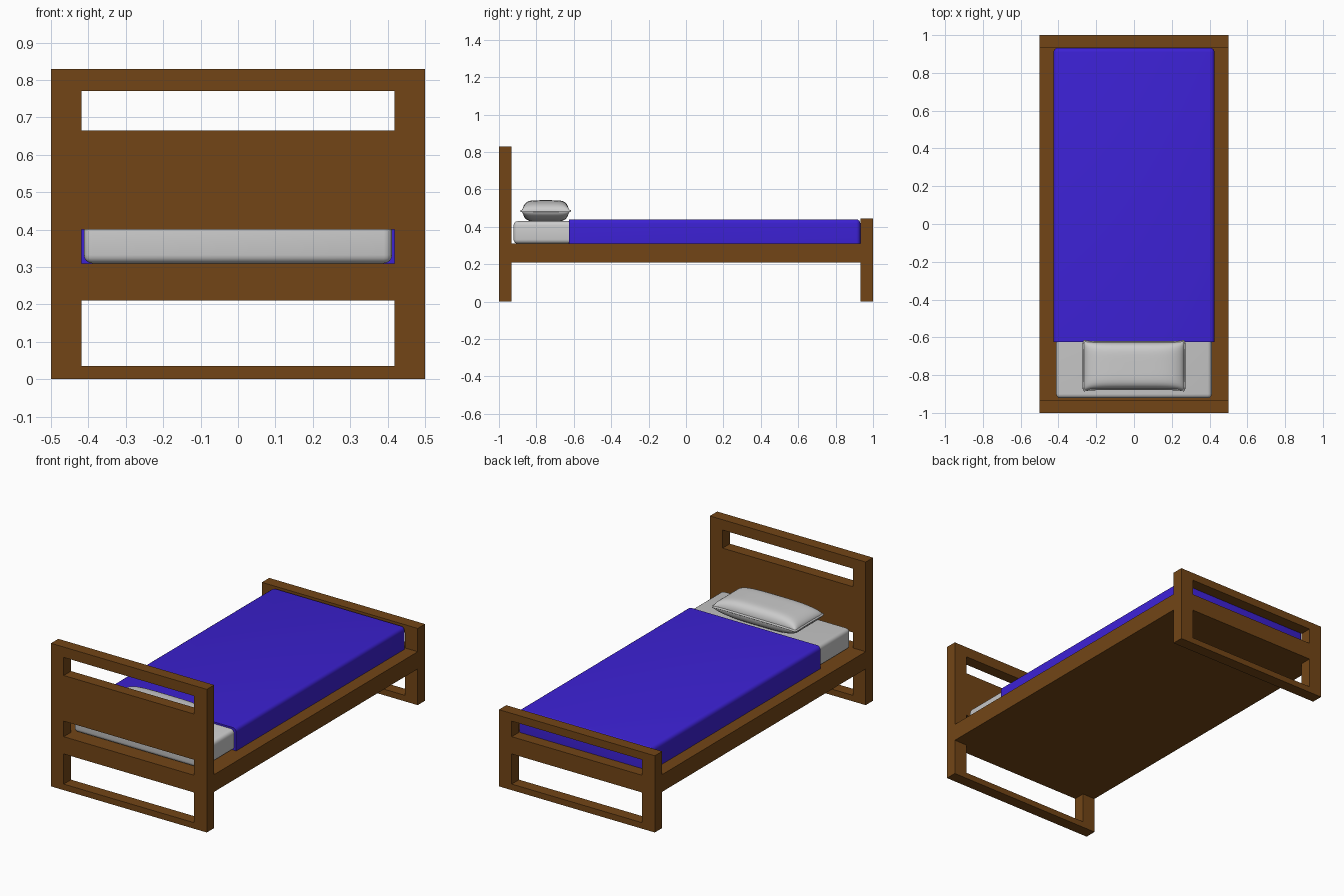
import bpy, bmesh, math

if "Cube" in bpy.data.objects:
    bpy.data.objects.remove(bpy.data.objects["Cube"])


def material(name, rgb):
    m = bpy.data.materials.new(name)
    m.diffuse_color = (*rgb, 1)
    m.use_nodes = True
    m.node_tree.nodes["Principled BSDF"].inputs["Base Color"].default_value = m.diffuse_color
    return m


wood = material("wood", (0.17, 0.06, 0.008))
blue = material("blanket_blue", (0.045, 0.015, 0.65))


def finish(bm, name, mat=None, smooth=False):
    bmesh.ops.recalc_face_normals(bm, faces=bm.faces)
    me = bpy.data.meshes.new(name)
    bm.to_mesh(me)
    bm.free()
    ob = bpy.data.objects.new(name, me)
    bpy.context.collection.objects.link(ob)
    if mat:
        me.materials.append(mat)
    if smooth:
        bpy.context.view_layer.objects.active = ob
        ob.select_set(True)
        bpy.ops.object.shade_smooth_by_angle(angle=math.radians(40))
        ob.select_set(False)
    return ob


def box_bm(x, y, z):
    bm = bmesh.new()
    bmesh.ops.create_cube(bm, size=1)
    for v in bm.verts:
        v.co = [(r[0] + r[1]) / 2 + c * (r[1] - r[0]) for c, r in zip(v.co, (x, y, z))]
    return bm


def soft_box(name, x, y, z, radius, keep, mat=None):
    bm = box_bm(x, y, z)
    edges = [e for e in bm.edges if keep(e)]
    bmesh.ops.bevel(bm, geom=edges, offset=radius, segments=4, profile=0.5, affect='EDGES')
    return finish(bm, name, mat, True)


# Head and foot boards: full-width frame pierced by rectangular openings
def board(name, y, xs, zs, holes):
    bm = bmesh.new()
    grid = [[bm.verts.new((x, y[0], z)) for x in xs] for z in zs]
    for j in range(len(zs) - 1):
        for i in range(len(xs) - 1):
            if i == 1 and j in holes:
                continue
            bm.faces.new((grid[j][i], grid[j][i + 1], grid[j + 1][i + 1], grid[j + 1][i]))
    ext = bmesh.ops.extrude_face_region(bm, geom=bm.faces[:], use_keep_orig=True)
    for v in ext["geom"]:
        if isinstance(v, bmesh.types.BMVert):
            v.co.y = y[1]
    bmesh.ops.dissolve_limit(bm, angle_limit=0.01, verts=bm.verts, edges=bm.edges)
    return finish(bm, name, wood)


XS = (-0.5, -0.418, 0.418, 0.5)
board("headboard", (-1, -0.933), XS, (0, 0.035, 0.21, 0.31, 0.4, 0.665, 0.77, 0.83), (1, 3, 5))
board("footboard", (0.933, 1), XS, (0, 0.035, 0.21, 0.31, 0.4, 0.445), (1, 3))

# Bed base
finish(box_bm((-0.5, 0.5), (-0.933, 0.933), (0.21, 0.31)), "bed_base", wood)

# Mattress, rounded on every edge
soft_box("mattress", (-0.412, 0.412), (-0.922, 0.922), (0.31, 0.43), 0.022, lambda e: True)

# Blanket: square-cut at the head end and the hem, rounded elsewhere
soft_box("blanket", (-0.426, 0.426), (-0.625, 0.932), (0.31, 0.44), 0.022,
         lambda e: max(v.co.y for v in e.verts) > 0
         and not all(v.co.z < 0.35 for v in e.verts), blue)

# Pillow: two puffed sheets meeting at a piped seam
PX, PY, PZ, H = 0.275, 0.137, 0.485, 0.057
CY = -0.75


def pillow_xy(u, v):
    corner = 1 - 0.05 * (u * v) ** 8
    return (PX * u * (1 - 0.035 * (1 - v ** 4)) * corner,
            CY + PY * v * (1 - 0.10 * (1 - u ** 8)) * corner)


bm = bmesh.new()
for side in (1, -1):
    new = bmesh.ops.create_grid(bm, x_segments=28, y_segments=20, size=1)["verts"]
    for p in new:
        u, v = math.sin(p.co.x * math.pi / 2), math.sin(p.co.y * math.pi / 2)
        puff = max(0, (1 - u ** 4) * (1 - v ** 6)) ** 0.5
        x, y = pillow_xy(u, v)
        p.co = (x, y, PZ + side * H * puff)
bmesh.ops.remove_doubles(bm, verts=bm.verts, dist=1e-4)
finish(bm, "pillow", None, True)

# Piping around the pillow seam
n = 16
steps = [math.sin((2 * i / n - 1) * math.pi / 2) for i in range(n)]
loop = ([(s, -1) for s in steps] + [(1, s) for s in steps]
        + [(-s, 1) for s in steps] + [(-1, -s) for s in steps])
cu = bpy.data.curves.new("pillow_piping", 'CURVE')
cu.dimensions = '3D'
cu.bevel_depth = 0.006
cu.bevel_resolution = 2
sp = cu.splines.new('POLY')
sp.points.add(len(loop) - 1)
for pt, uv in zip(sp.points, loop):
    pt.co = (*pillow_xy(*uv), PZ, 1)
sp.use_cyclic_u = True
bpy.context.collection.objects.link(bpy.data.objects.new("pillow_piping", cu))
